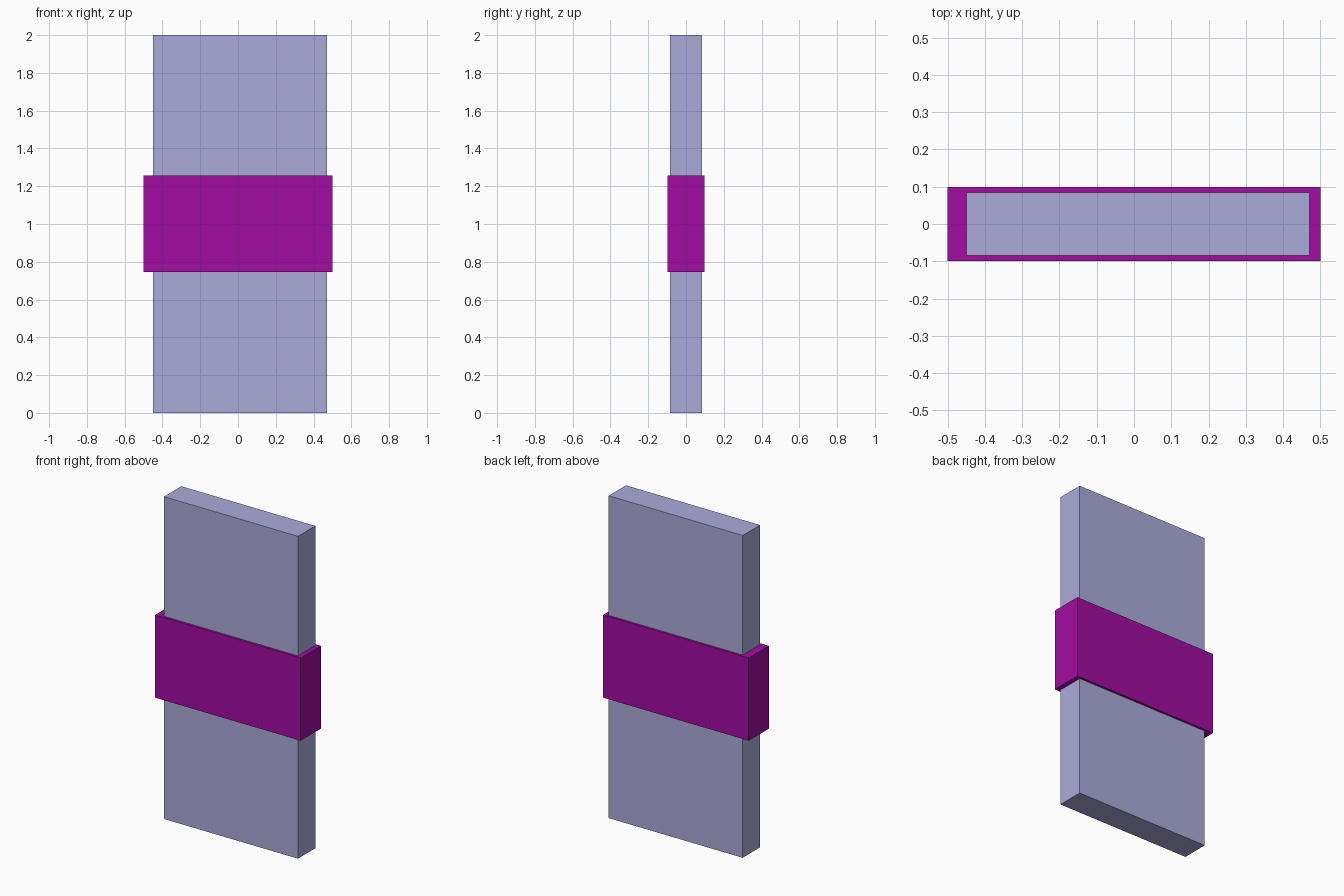
import bpy
from mathutils import Vector

if "Cube" in bpy.data.objects:
    bpy.data.objects.remove(bpy.data.objects["Cube"])


def box(name, low, high, color):
    low, high = Vector(low), Vector(high)
    bpy.ops.mesh.primitive_cube_add(size=1, location=(low + high) / 2)
    ob = bpy.context.object
    ob.name = name
    ob.scale = high - low
    bpy.ops.object.transform_apply(location=False, rotation=False, scale=True)
    mat = bpy.data.materials.new(name + "_color")
    mat.diffuse_color = (*color, 1)
    mat.use_nodes = True
    mat.node_tree.nodes["Principled BSDF"].inputs["Base Color"].default_value = mat.diffuse_color
    ob.data.materials.append(mat)
    return ob


# Tall thin slab, slightly off-centre inside the band
box("slab", (-0.449, -0.084, 0), (0.471, 0.085, 2), (0.41, 0.41, 0.71))

# Band wrapped around the middle
box("band", (-0.5, -0.099, 0.745), (0.5, 0.099, 1.258), (0.36, 0.004, 0.36))
